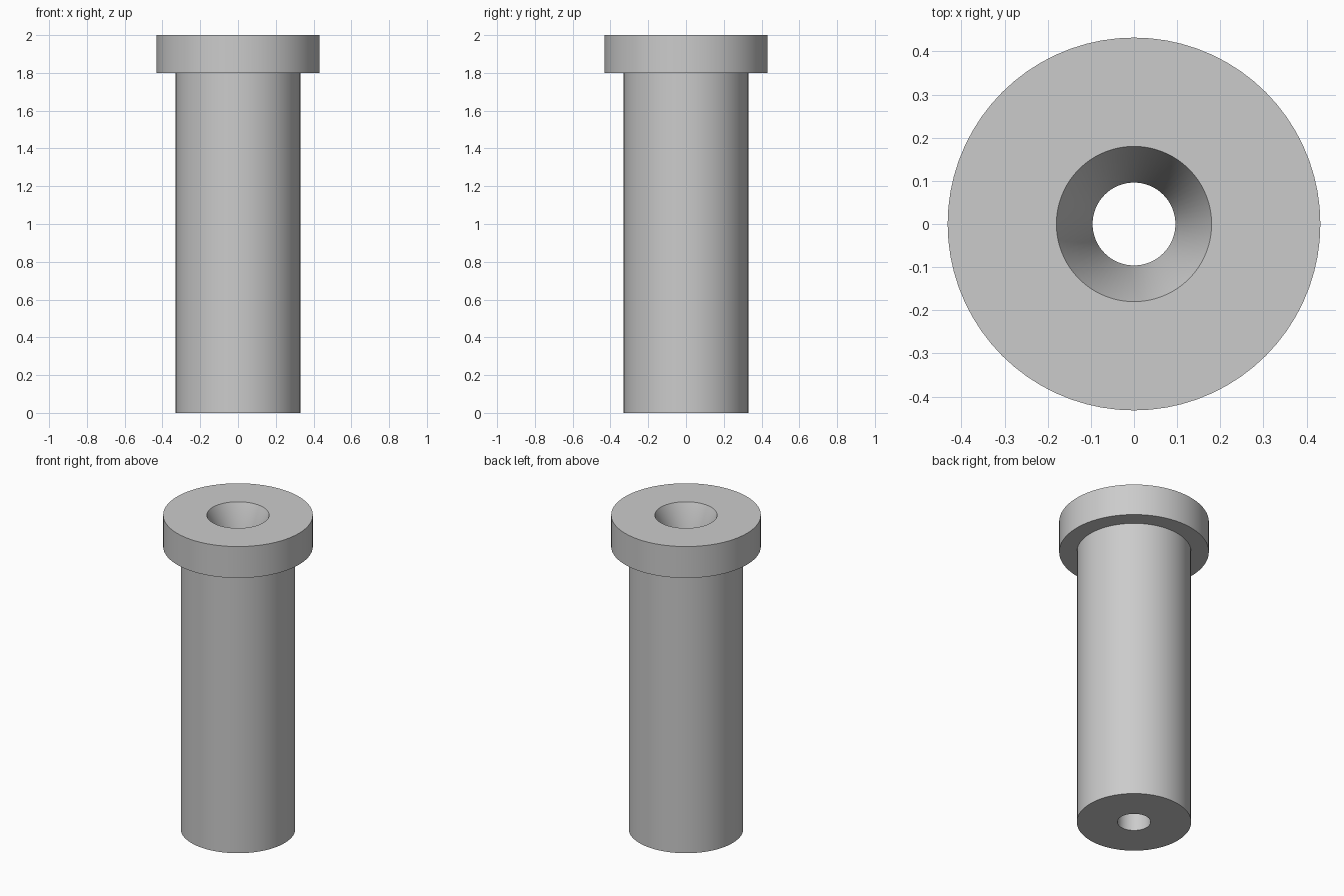
import bpy
import bmesh
import math

if "Cube" in bpy.data.objects:
    bpy.data.objects.remove(bpy.data.objects["Cube"], do_unlink=True)

SEGMENTS = 72

# Plain grey metal
grey = bpy.data.materials.new("grey_metal")
grey.use_nodes = True
colour = (0.6, 0.6, 0.6, 1)
grey.diffuse_color = colour
grey.node_tree.nodes["Principled BSDF"].inputs["Base Color"].default_value = colour


def lathe(name, profile):
    """Spin a closed (radius, height) profile around the z axis."""
    bm = bmesh.new()
    verts = [bm.verts.new((r, 0, z)) for r, z in profile]
    edges = [bm.edges.new((v, verts[(i + 1) % len(verts)])) for i, v in enumerate(verts)]
    bmesh.ops.spin(bm, geom=verts + edges, axis=(0, 0, 1), cent=(0, 0, 0),
                   angle=math.tau, steps=SEGMENTS, use_merge=True)
    bmesh.ops.remove_doubles(bm, verts=bm.verts, dist=1e-5)
    bmesh.ops.recalc_face_normals(bm, faces=bm.faces)
    mesh = bpy.data.meshes.new(name)
    bm.to_mesh(mesh)
    bm.free()
    mesh.materials.append(grey)
    obj = bpy.data.objects.new(name, mesh)
    bpy.context.collection.objects.link(obj)
    bpy.ops.object.select_all(action="DESELECT")
    obj.select_set(True)
    bpy.context.view_layer.objects.active = obj
    bpy.ops.object.shade_smooth_by_angle(angle=math.radians(30))
    return obj


# Flanged sleeve: bore, body, head and tapered lead-in
bore, body, head, mouth = 0.096, 0.33, 0.432, 0.18
head_bottom, top = 1.8, 2.0
lathe("flanged_bushing", [
    (bore, 0), (body, 0), (body, head_bottom), (head, head_bottom),
    (head, top), (mouth, top), (bore, head_bottom),
])
